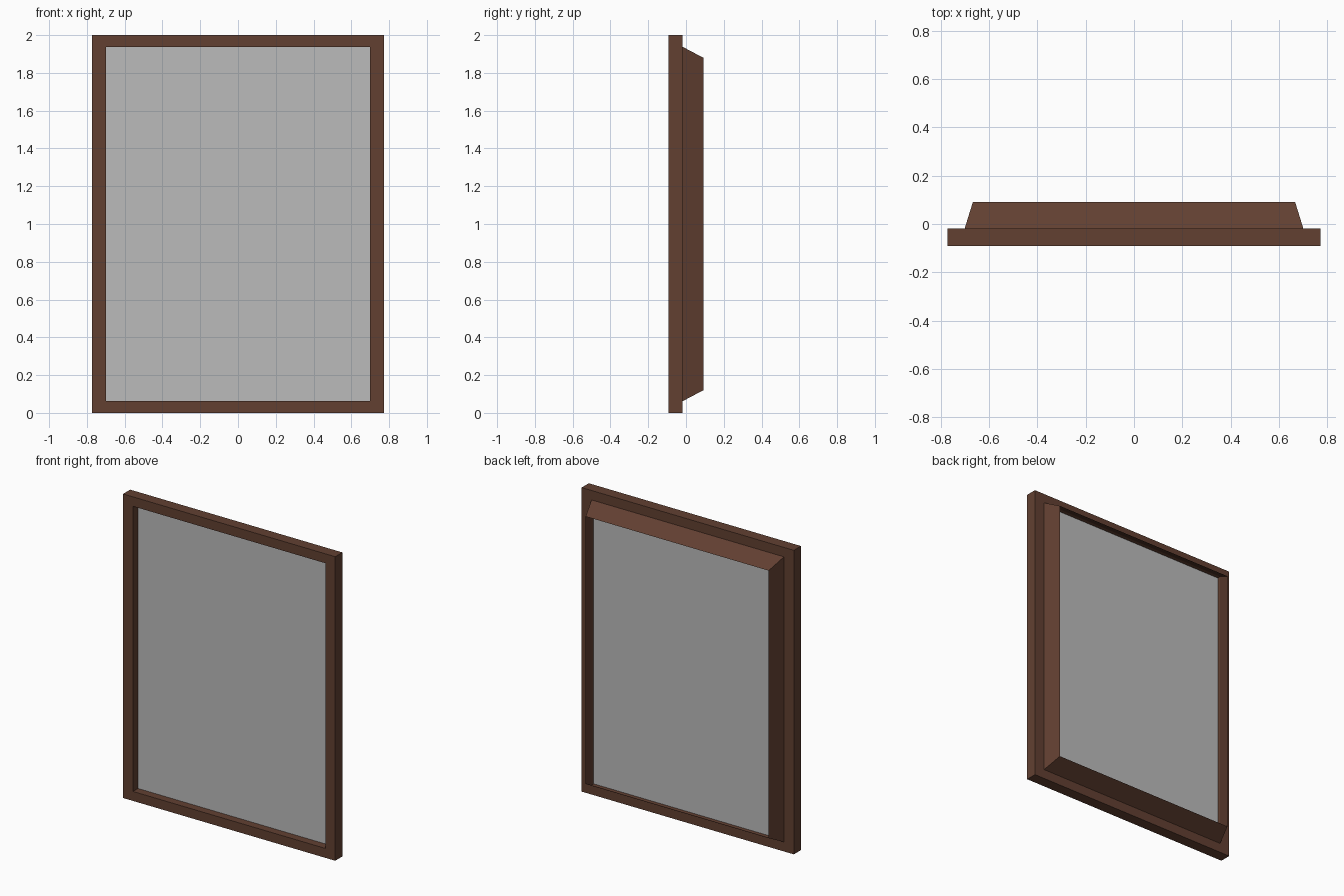
import bpy, bmesh

if "Cube" in bpy.data.objects:
    bpy.data.objects.remove(bpy.data.objects["Cube"])


def material(name, rgb):
    m = bpy.data.materials.new(name)
    m.diffuse_color = (*rgb, 1.0)
    m.use_nodes = True
    m.node_tree.nodes["Principled BSDF"].inputs["Base Color"].default_value = m.diffuse_color
    return m


wood = material("dark brown wood", (0.122, 0.051, 0.031))
grey = material("grey glass", (0.50, 0.50, 0.50))


def add_object(name, bm, mat):
    me = bpy.data.meshes.new(name)
    bm.to_mesh(me)
    bm.free()
    me.materials.append(mat)
    ob = bpy.data.objects.new(name, me)
    bpy.context.collection.objects.link(ob)
    return ob


def loop(bm, half_w, margin, y):
    """Rectangle of vertices, inset from the floor and top by margin."""
    z0, z1 = margin, 2.0 - margin
    return [bm.verts.new((x, y, z)) for x, z in
            ((-half_w, z0), (half_w, z0), (half_w, z1), (-half_w, z1))]


def bridge(bm, a, b):
    for i in range(4):
        j = (i + 1) % 4
        bm.faces.new((a[i], a[j], b[j], b[i]))


FRONT, STEP, BACK = -0.092, -0.018, 0.092

# Flat outer frame with a rectangular opening
bm = bmesh.new()
rings = [loop(bm, 0.772, 0.0, FRONT), loop(bm, 0.772, 0.0, STEP),
         loop(bm, 0.70, 0.062, STEP), loop(bm, 0.70, 0.062, FRONT)]
for k in range(4):
    bridge(bm, rings[k], rings[(k + 1) % 4])
bmesh.ops.recalc_face_normals(bm, faces=bm.faces)
add_object("outer_frame", bm, wood)

# Thin tapered sleeve behind the frame, open at the back
bm = bmesh.new()
bridge(bm, loop(bm, 0.70, 0.062, STEP), loop(bm, 0.666, 0.12, BACK))
add_object("tapered_sleeve", bm, wood)

# Glass pane set into the opening
bm = bmesh.new()
bm.faces.new(loop(bm, 0.70, 0.062, -0.04))
add_object("glass_pane", bm, grey)
